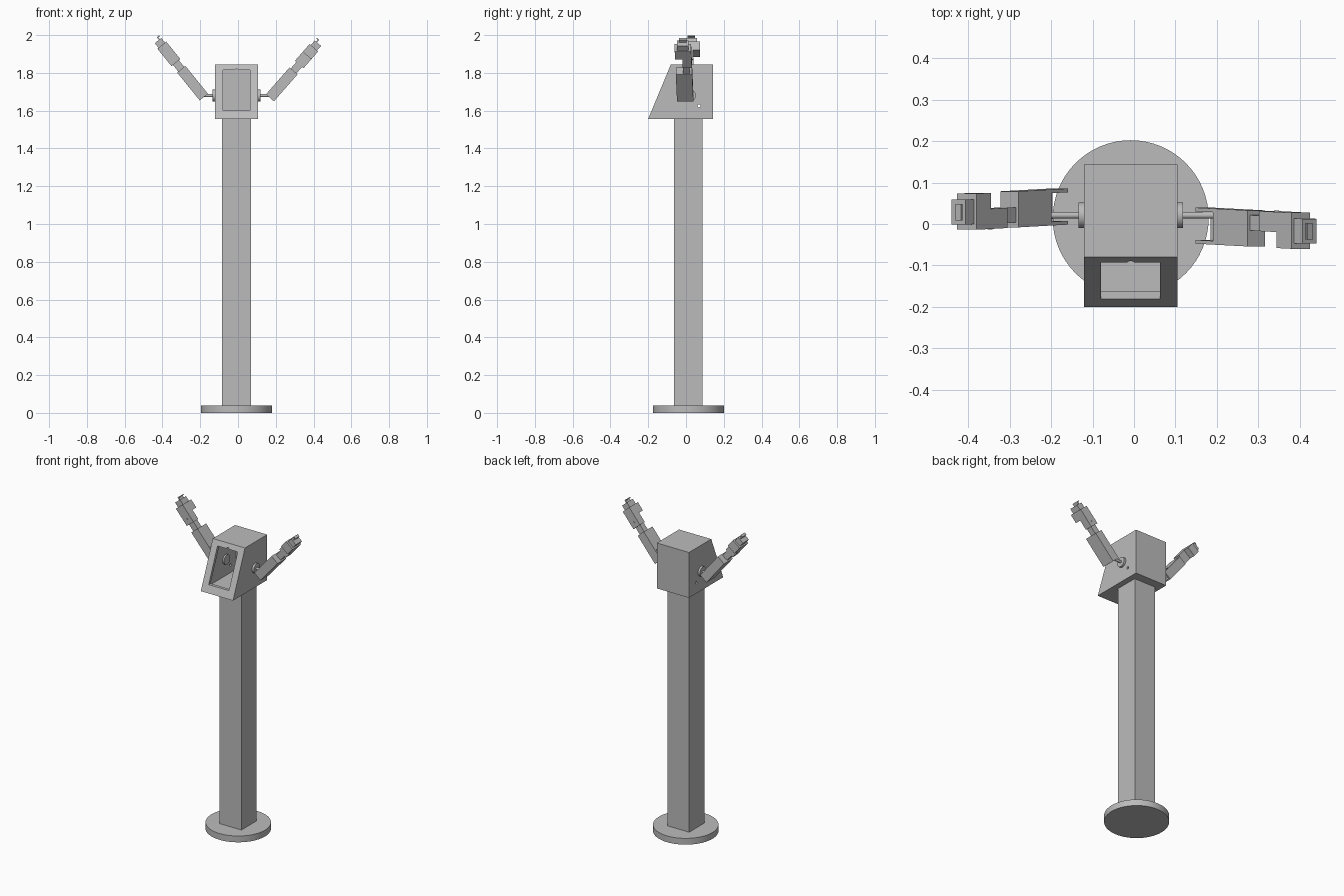
import bpy, bmesh, math
from mathutils import Matrix, Vector

if "Cube" in bpy.data.objects:
    bpy.data.objects.remove(bpy.data.objects["Cube"])

grey = bpy.data.materials.new("plain grey")
grey.use_nodes = True
grey.diffuse_color = (0.5, 0.5, 0.5, 1)
grey.node_tree.nodes["Principled BSDF"].inputs["Base Color"].default_value = grey.diffuse_color

CX = -0.008       # centre line of post and head
AXLE_Y, AXLE_Z = 0.021, 1.68


def finish(name, bm, smooth=False):
    bmesh.ops.recalc_face_normals(bm, faces=bm.faces)
    mesh = bpy.data.meshes.new(name)
    bm.to_mesh(mesh)
    bm.free()
    mesh.materials.append(grey)
    ob = bpy.data.objects.new(name, mesh)
    bpy.context.collection.objects.link(ob)
    if smooth:
        bpy.ops.object.select_all(action='DESELECT')
        ob.select_set(True)
        bpy.context.view_layer.objects.active = ob
        bpy.ops.object.shade_smooth_by_angle()
    return ob


def add_box(bm, x, y, z):
    size = Matrix.Diagonal((x[1] - x[0], y[1] - y[0], z[1] - z[0], 1))
    mid = Matrix.Translation((sum(x) / 2, sum(y) / 2, sum(z) / 2))
    bmesh.ops.create_cube(bm, size=1, matrix=mid @ size)


def box(name, *spans):
    bm = bmesh.new()
    add_box(bm, *spans)
    return finish(name, bm)


def rod(name, start, end, radius, sides=32):
    a, b = Vector(start), Vector(end)
    turn = (b - a).to_track_quat('Z', 'Y').to_matrix().to_4x4()
    bm = bmesh.new()
    bmesh.ops.create_cone(bm, cap_ends=True, segments=sides, radius1=radius, radius2=radius,
                          depth=(b - a).length, matrix=Matrix.Translation((a + b) / 2) @ turn)
    return finish(name, bm, True)


def prism(name, profile, x0, x1):
    bm = bmesh.new()
    face = bm.faces.new([bm.verts.new((x0, y, z)) for y, z in profile])
    new = bmesh.ops.extrude_face_region(bm, geom=[face])["geom"]
    bmesh.ops.translate(bm, vec=(x1 - x0, 0, 0),
                        verts=[v for v in new if isinstance(v, bmesh.types.BMVert)])
    return finish(name, bm)


def cut(target, cutter):
    cutter.hide_render = True
    mod = target.modifiers.new("cut", 'BOOLEAN')
    mod.operation, mod.solver, mod.object = 'DIFFERENCE', 'EXACT', cutter
    bpy.context.view_layer.objects.active = target
    bpy.ops.object.modifier_apply(modifier=mod.name)
    bpy.data.objects.remove(cutter)


# Stand
rod("base_disc", (CX, 0.014, 0), (CX, 0.014, 0.04), 0.188, 64)
box("post", (CX - 0.076, CX + 0.076), (-0.063, 0.088), (0.04, 1.557))

# Hollow head with a sloping open front
head = prism("head", [(-0.2, 1.557), (0.143, 1.557), (0.143, 1.845), (-0.08, 1.845)],
             CX - 0.113, CX + 0.113)
cut(head, prism("cavity", [(-0.172, 1.577), (0.123, 1.577), (0.123, 1.825), (-0.068, 1.825)],
                CX - 0.093, CX + 0.093))
cut(head, box("opening", (CX - 0.071, CX + 0.071), (-0.3, 0.05), (1.602, 1.814)))
cut(head, rod("top_notch", (CX, -0.25, 1.814), (CX, 0.0, 1.814), 0.008, 16))
cut(head, rod("side_holes", (-0.3, 0.069, 1.625), (0.3, 0.069, 1.625), 0.008, 16))


# Arm pieces: u along the arm, v across it (upwards), w sideways
ARM = {
    "upper_arm": [
        ((0, 0.19), (-0.028, 0.028), (-0.0435, -0.0345)),
        ((0, 0.19), (-0.028, 0.028), (0.0345, 0.0435)),
        ((0, 0.19), (-0.028, -0.02), (-0.036, 0.036)),
        ((0.064, 0.19), (-0.02, 0.028), (-0.036, 0.036)),
    ],
    "elbow": [((0.18, 0.24), (-0.02, 0.02), (-0.032, 0.005))],
    "forearm": [
        ((0.235, 0.31), (-0.03, 0.03), (-0.0435, 0.005)),
        ((0.298, 0.353), (-0.03, 0.03), (-0.0435, 0.0435)),
    ],
    "hand": [
        ((0.35, 0.385), (-0.022, 0.022), (-0.03, 0.03)),
    ],
    "finger": [
        ((0.38, 0.403), (0.006, 0.012), (-0.02, 0.02)),
        ((0.397, 0.403), (0.006, 0.022), (-0.02, 0.02)),
    ],
}

for side, sx, angle, root in (("left", 1, 48.7, (0.169, -0.004, 1.668)),
                              ("right", -1, 51.0, (-0.181, 0.042, 1.672))):
    # Shoulder joint
    wall = CX + sx * 0.113
    for part, a, b, r in (("flange", 0, 0.013, 0.031), ("inner_flange", -0.03, -0.018, 0.031),
                          ("axle", -0.02, 0.085, 0.008)):
        rod(f"{side}_shoulder_{part}", (wall + sx * a, AXLE_Y, AXLE_Z),
            (wall + sx * b, AXLE_Y, AXLE_Z), r)

    # Arm, turned outwards and upwards
    c, s = math.cos(math.radians(angle)), math.sin(math.radians(angle))
    frame = Matrix(((sx * c, -sx * s, 0, root[0]),
                    (-0.035, 0, -sx, root[1]),
                    (s, c, 0, root[2]),
                    (0, 0, 0, 1)))
    for part, boxes in ARM.items():
        bm = bmesh.new()
        for spans in boxes:
            add_box(bm, *spans)
        bm.transform(frame)
        finish(f"{side}_{part}", bm)

    # Pins at the elbow
    pin = [frame @ Vector((0.265, 0, w)) for w in (-0.046, -0.04)]
    rod(f"{side}_elbow_pin", pin[0], pin[1], 0.006, 16)
